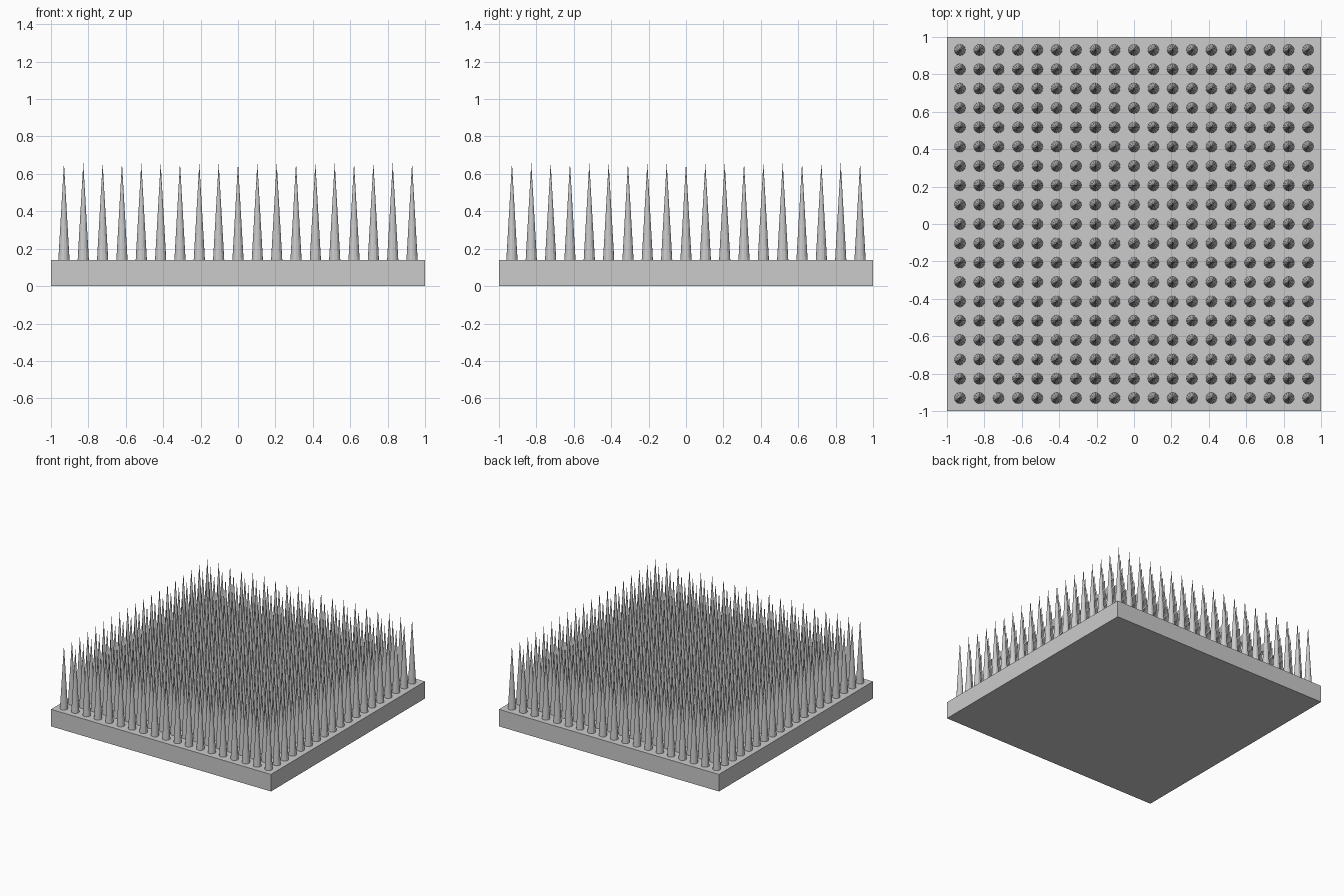
import bpy
import bmesh
from mathutils import Matrix

if "Cube" in bpy.data.objects:
    bpy.data.objects.remove(bpy.data.objects["Cube"])

COUNT, PITCH = 19, 0.1034
BASE_TOP, TIP = 0.14, 0.66
RADIUS, SIDES = 0.03, 12

grey = bpy.data.materials.new("plain grey")
grey.use_nodes = True
colour = (0.6, 0.6, 0.6, 1)
grey.diffuse_color = colour
grey.node_tree.nodes["Principled BSDF"].inputs["Base Color"].default_value = colour


def make_object(name, bm):
    mesh = bpy.data.meshes.new(name)
    bm.to_mesh(mesh)
    bm.free()
    mesh.materials.append(grey)
    obj = bpy.data.objects.new(name, mesh)
    bpy.context.collection.objects.link(obj)
    return obj


# Square base slab
bm = bmesh.new()
bmesh.ops.create_cube(bm, size=1, matrix=Matrix.Translation((0, 0, BASE_TOP / 2))
                      @ Matrix.Diagonal((2, 2, BASE_TOP, 1)))
make_object("base_slab", bm)

# One pointed spike at the front right corner
start = -PITCH * (COUNT - 1) / 2
bm = bmesh.new()
bmesh.ops.create_cone(bm, cap_ends=True, segments=SIDES, radius1=RADIUS, radius2=0,
                      depth=TIP - BASE_TOP,
                      matrix=Matrix.Translation((0, 0, (TIP + BASE_TOP) / 2)))
spikes = make_object("spikes", bm)
spikes.location = (start, start, 0)

# Repeat the spike over the whole slab
for axis, step in (("columns", (PITCH, 0, 0)), ("rows", (0, PITCH, 0))):
    array = spikes.modifiers.new(axis, 'ARRAY')
    array.count = COUNT
    array.use_relative_offset = False
    array.use_constant_offset = True
    array.constant_offset_displace = step
